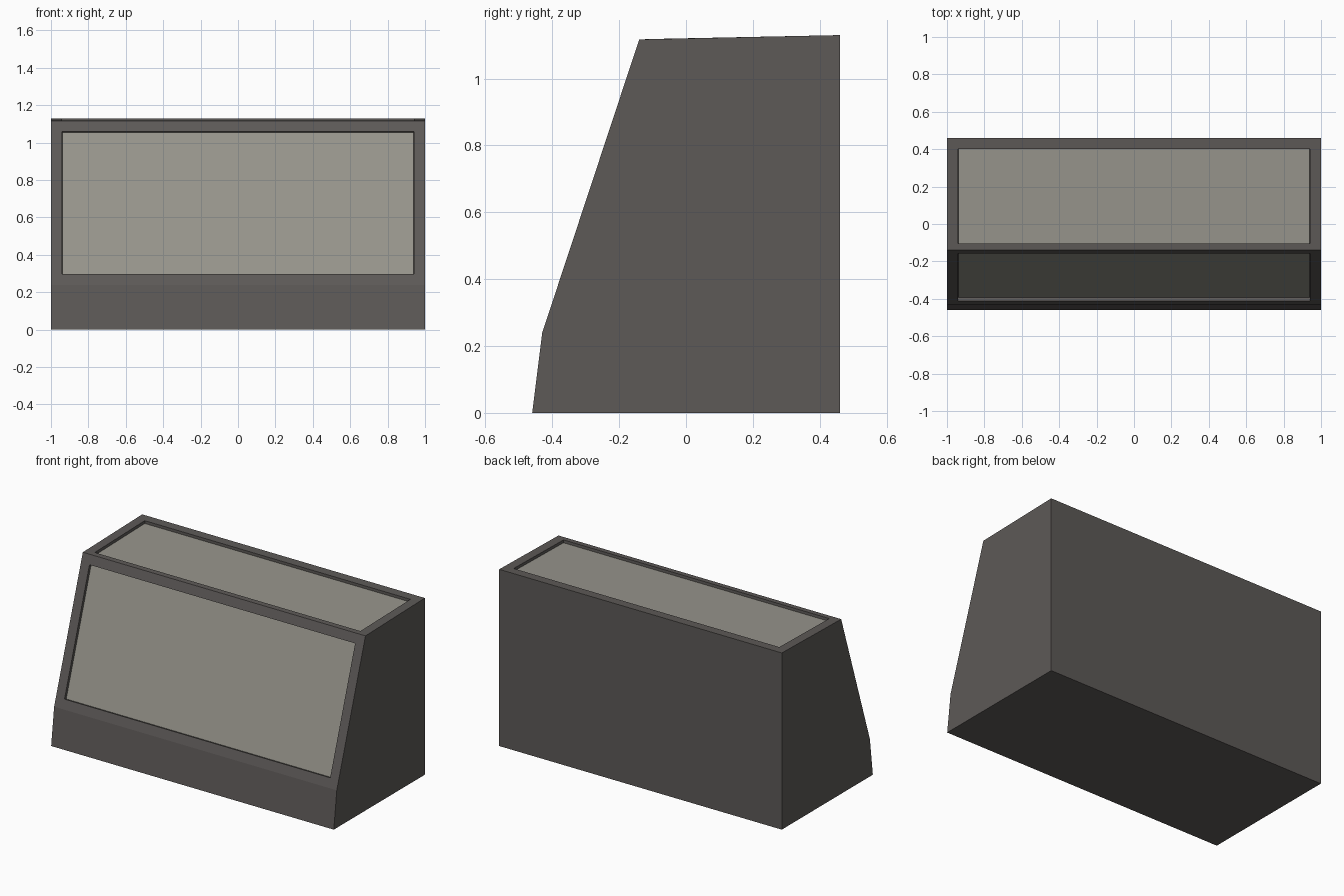
import bpy, bmesh
from mathutils import Vector

if "Cube" in bpy.data.objects:
    bpy.data.objects.remove(bpy.data.objects["Cube"])


def material(name, rgb):
    m = bpy.data.materials.new(name)
    m.diffuse_color = (*rgb, 1.0)
    m.use_nodes = True
    m.node_tree.nodes["Principled BSDF"].inputs["Base Color"].default_value = m.diffuse_color
    return m


# side profile (y, z) of the sloped cabinet
PROFILE = [(-0.46, 0), (0.46, 0), (0.46, 1.13), (-0.14, 1.117), (-0.43, 0.24)]

bm = bmesh.new()
side = bm.faces.new([bm.verts.new((-1, y, z)) for y, z in PROFILE])
ext = bmesh.ops.extrude_face_region(bm, geom=[side], use_keep_orig=True)
bmesh.ops.translate(bm, vec=(2, 0, 0),
                    verts=[v for v in ext["geom"] if isinstance(v, bmesh.types.BMVert)])
bmesh.ops.recalc_face_normals(bm, faces=bm.faces[:])
bm.normal_update()


def face_towards(direction):
    d = Vector(direction).normalized()
    return max(bm.faces, key=lambda f: f.normal.dot(d))


def recess(face, front_shift=0.0):
    """Frame a face, then sink the panel inside the frame."""
    bmesh.ops.inset_individual(bm, faces=[face], thickness=0.06, use_even_offset=True)
    front = sorted(face.verts, key=lambda v: v.co.y)[:2]
    for v in front:
        v.co.y -= front_shift
    bmesh.ops.inset_individual(bm, faces=[face], thickness=0.0005, depth=-0.018)
    face.material_index = 1


# sloped front panel and top panel
front_face = face_towards((0, -0.95, 0.314))
top_face = face_towards((0, 0, 1))
recess(front_face)
recess(top_face, 0.025)
bmesh.ops.recalc_face_normals(bm, faces=bm.faces[:])

mesh = bpy.data.meshes.new("sloped_cabinet")
bm.to_mesh(mesh)
bm.free()
mesh.materials.append(material("dark warm grey", (0.110, 0.101, 0.096)))
mesh.materials.append(material("light grey panel", (0.310, 0.300, 0.262)))
cabinet = bpy.data.objects.new("sloped_cabinet", mesh)
bpy.context.collection.objects.link(cabinet)
